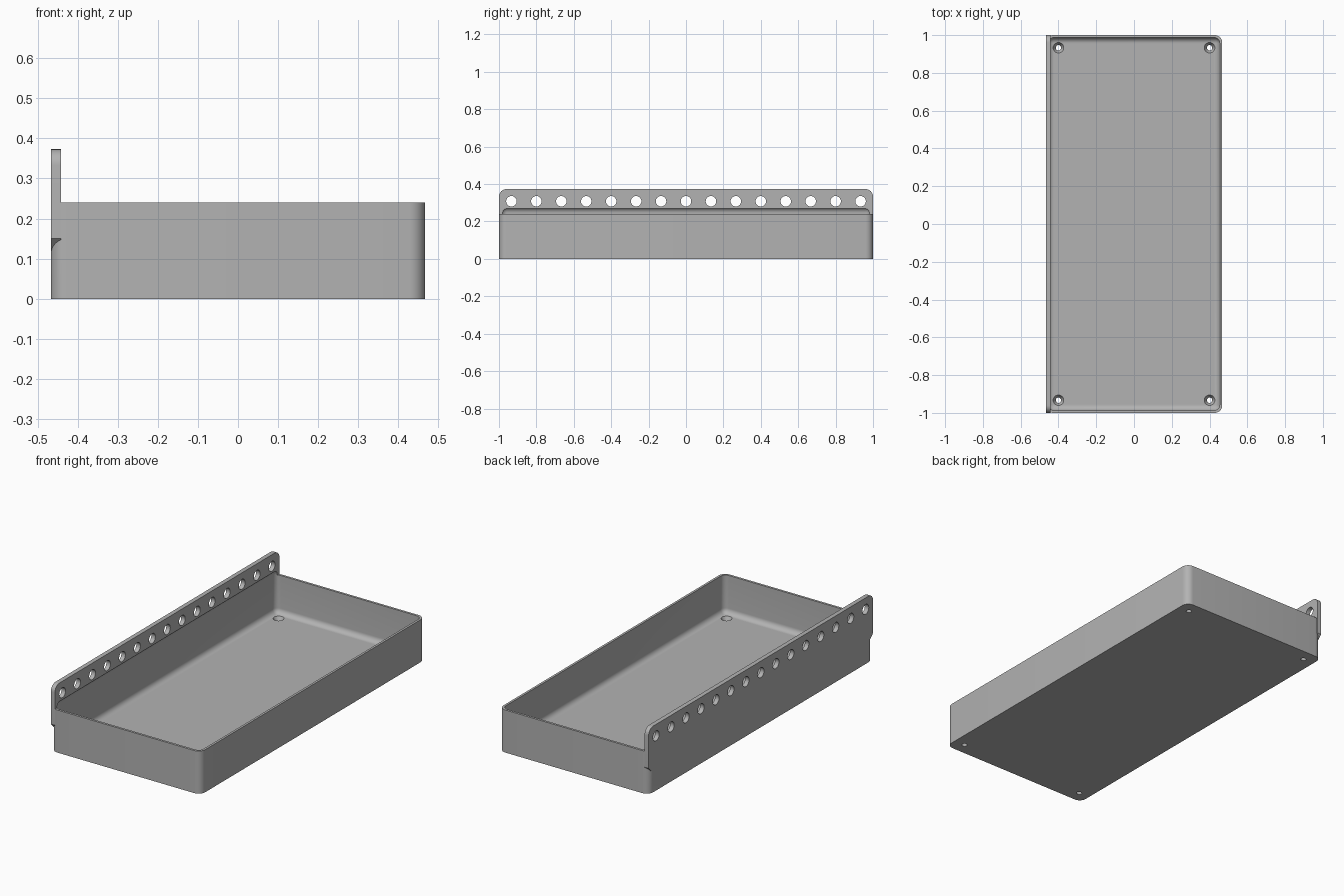
import bpy, bmesh
from math import cos, sin, pi, radians
from mathutils import Matrix

cube = bpy.data.objects.get("Cube")
if cube:
    bpy.data.objects.remove(cube, do_unlink=True)

# One plain grey
grey = bpy.data.materials.new("plain grey")
grey.use_nodes = True
colour = (0.45, 0.45, 0.45, 1)
grey.diffuse_color = colour
grey.node_tree.nodes["Principled BSDF"].inputs["Base Color"].default_value = colour

HALF_X, HALF_Y, RIM = 0.467, 1.0, 0.24
WALL, FLOOR, RADIUS = 0.013, 0.025, 0.04
RAIL_INNER = -0.442


def finish(name, bm):
    bmesh.ops.recalc_face_normals(bm, faces=bm.faces)
    mesh = bpy.data.meshes.new(name)
    bm.to_mesh(mesh)
    bm.free()
    mesh.materials.append(grey)
    obj = bpy.data.objects.new(name, mesh)
    bpy.context.collection.objects.link(obj)
    return obj


def rounded_box(name, hx, hy, z0, z1, radius, all_edges):
    bm = bmesh.new()
    bmesh.ops.create_cube(bm, size=1)
    for v in bm.verts:
        v.co.x *= 2 * hx
        v.co.y *= 2 * hy
        v.co.z = z1 if v.co.z > 0 else z0
    edges = [e for e in bm.edges
             if all_edges or abs(e.verts[0].co.z - e.verts[1].co.z) > 0.01]
    bmesh.ops.bevel(bm, geom=edges, offset=radius, segments=8,
                    profile=0.5, affect='EDGES')
    return finish(name, bm)


def add_cone(bm, r0, r1, depth, matrix):
    bmesh.ops.create_cone(bm, cap_ends=True, segments=32, radius1=r0,
                          radius2=r1, depth=depth, matrix=matrix)


def combine(obj, other, operation):
    mod = obj.modifiers.new(other.name, 'BOOLEAN')
    mod.operation, mod.solver, mod.object = operation, 'EXACT', other
    bpy.context.view_layer.objects.active = obj
    bpy.ops.object.modifier_apply(modifier=mod.name)
    bpy.data.objects.remove(other, do_unlink=True)


# Tray block with rounded upright corners
tray = rounded_box("tray", HALF_X, HALF_Y, 0, RIM, RADIUS, False)

# Hanging rail: rounded top corners, ends ramped into the tray corners
top = 0.373
arc = [(HALF_Y - RADIUS + RADIUS * cos(i * pi / 16),
        top - RADIUS + RADIUS * sin(i * pi / 16)) for i in range(9)]
side = [(HALF_Y - RADIUS, 0.11), (HALF_Y, 0.11 + RADIUS)] + arc
profile = side + [(-y, z) for y, z in reversed(side)]
bm = bmesh.new()
face = bm.faces.new([bm.verts.new((-HALF_X, y, z)) for y, z in profile])
grown = bmesh.ops.extrude_face_region(bm, geom=[face])["geom"]
bmesh.ops.translate(bm, vec=(RAIL_INNER + HALF_X, 0, 0),
                    verts=[g for g in grown if isinstance(g, bmesh.types.BMVert)])
combine(tray, finish("rail", bm), 'UNION')

# Hollow with filleted edges, its top curving into the rail
hollow = rounded_box("hollow", HALF_X - WALL, HALF_Y - WALL, FLOOR, 0.275, 0.03, True)
combine(tray, hollow, 'DIFFERENCE')

# Row of round holes through the rail
bm = bmesh.new()
for i in range(15):
    add_cone(bm, 0.028, 0.028, 0.1,
             Matrix.Translation((-0.455, (i - 7) * 2 / 15, 0.308))
             @ Matrix.Rotation(pi / 2, 4, 'Y'))
combine(tray, finish("rail_holes", bm), 'DIFFERENCE')

# Countersunk screw holes in the floor corners
bm = bmesh.new()
for x in (-0.4, 0.4):
    for y in (-0.933, 0.933):
        add_cone(bm, 0.013, 0.029, FLOOR + 0.004, Matrix.Translation((x, y, FLOOR / 2)))
combine(tray, finish("screw_holes", bm), 'DIFFERENCE')

# Smooth fillets, sharp rims
bpy.ops.object.select_all(action='DESELECT')
tray.select_set(True)
bpy.context.view_layer.objects.active = tray
bpy.ops.object.shade_smooth_by_angle(angle=radians(30))
